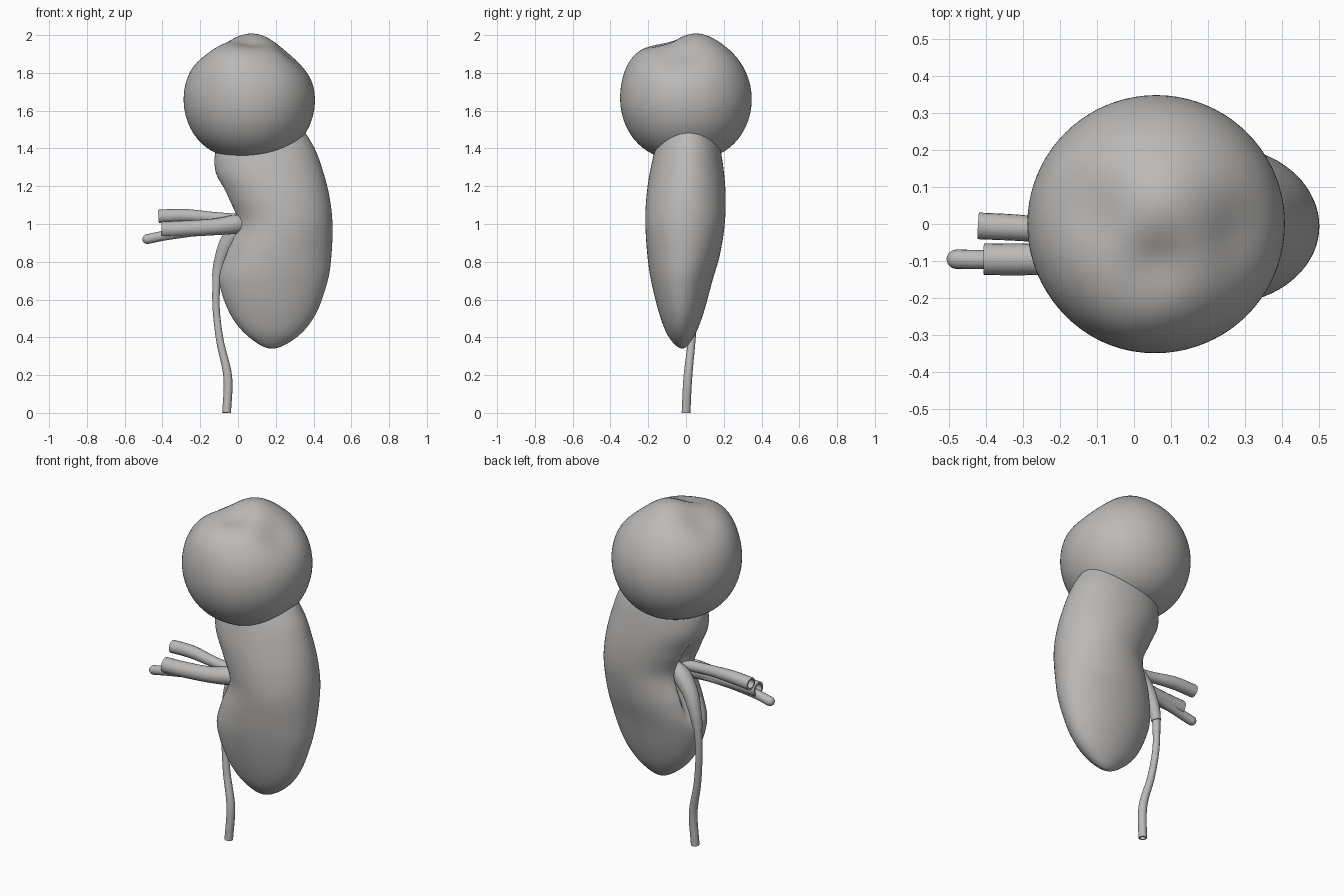
import bpy, bmesh, math
from mathutils import Vector

cube = bpy.data.objects.get("Cube")
if cube:
    bpy.data.objects.remove(cube, do_unlink=True)

grey = bpy.data.materials.new("warm_grey")
grey.use_nodes = True
colour = (0.5, 0.49, 0.48, 1)
grey.diffuse_color = colour
grey.node_tree.nodes["Principled BSDF"].inputs["Base Color"].default_value = colour


def finish(bm, name):
    bmesh.ops.recalc_face_normals(bm, faces=bm.faces)
    mesh = bpy.data.meshes.new(name)
    bm.to_mesh(mesh)
    bm.free()
    mesh.materials.append(grey)
    obj = bpy.data.objects.new(name, mesh)
    bpy.context.collection.objects.link(obj)
    bpy.ops.object.select_all(action="DESELECT")
    obj.select_set(True)
    bpy.context.view_layer.objects.active = obj
    bpy.ops.object.shade_smooth_by_angle(angle=math.radians(50))
    return obj


def spline(rows, steps):
    """Smooth curve through all inner rows; the first and last only set the slope."""
    rows = [Vector(r) for r in rows]
    out = []
    for a, b, c, d in zip(rows, rows[1:], rows[2:], rows[3:]):
        for i in range(steps):
            t = i / steps
            out.append(0.5 * (2 * b + (c - a) * t + (2 * a - 5 * b + 4 * c - d) * t * t
                              + (3 * b - a - 3 * c + d) * t ** 3))
    return out + [rows[-2]]


def skin(bm, rings):
    """Join rings of points into a closed skin."""
    loops = [[bm.verts.new(p) for p in ring] for ring in rings]
    n = len(loops[0])
    for low, high in zip(loops, loops[1:]):
        for i in range(n):
            j = (i + 1) % n
            bm.faces.new((low[i], low[j], high[j], high[i]))
    bm.faces.new(loops[0])
    bm.faces.new(loops[-1])


def tube(name, points, hollow=True, sides=20):
    """Vessel along points (x, y, z, radius); its first end is a hollow cut or a dome."""
    first, last = Vector(points[0]), Vector(points[-1])
    rows = [2 * first - Vector(points[1])] + points + [2 * last - Vector(points[-2])]
    path = [(p.xyz, p.w) for p in spline(rows, 8)]
    centre, r = path[0]
    inward = (path[1][0] - centre).normalized()
    if hollow:
        cap = [(centre + inward * 0.06, r * 0.7), (centre, r * 0.7)]
    else:
        cap = [(centre - inward * r * math.cos(a), r * math.sin(a))
               for a in (math.radians(d) for d in range(5, 90, 17))]
    stations = cap + path
    rings = []
    for i, (c, radius) in enumerate(stations):
        k = max(i - len(cap), 0)
        lo, hi = max(k - 1, 0), min(k + 1, len(path) - 1)
        axis = (path[hi][0] - path[lo][0]).normalized()
        u = axis.cross(Vector((0, 1, 0))).normalized()
        v = axis.cross(u)
        rings.append([c + radius * (u * math.cos(a) + v * math.sin(a))
                      for a in (math.tau * s / sides for s in range(sides))])
    bm = bmesh.new()
    skin(bm, rings)
    return finish(bm, name)


# Kidney: ellipses between right, left, front and back limits at each height
limits = [  # z, right x, left x, front y, back y
    (0.34, 0.18, 0.18, -0.02, -0.02),
    (0.40, 0.06, 0.31, -0.09, 0.04),
    (0.52, -0.04, 0.41, -0.14, 0.09),
    (0.70, -0.1, 0.475, -0.185, 0.14),
    (0.84, -0.07, 0.495, -0.205, 0.18),
    (1.00, -0.01, 0.5, -0.215, 0.205),
    (1.14, -0.06, 0.485, -0.21, 0.21),
    (1.28, -0.12, 0.45, -0.19, 0.2),
    (1.42, -0.11, 0.395, -0.155, 0.175),
    (1.54, -0.03, 0.3, -0.1, 0.12),
    (1.60, 0.12, 0.12, 0.01, 0.01),
]


def mirrored(row):
    z, a, b, c, d = row
    return (z, b, a, d, c)


rings = []
for z, x0, x1, y0, y1 in spline([mirrored(limits[1])] + limits + [mirrored(limits[-2])], 8):
    ring = []
    for s in range(72):
        a = math.tau * s / 72
        x = (x0 + x1) / 2 + (x1 - x0) / 2 * math.cos(a)
        y = (y0 + y1) / 2 + (y1 - y0) / 2 * math.sin(a)
        # hollow of the hilum on the inner side
        if math.cos(a) < 0:
            x += 0.07 * math.exp(-((y - 0.02) / 0.05) ** 4 - ((z - 0.98) / 0.2) ** 4)
        ring.append((x, y, z))
    rings.append(ring)
bm = bmesh.new()
skin(bm, rings)
bmesh.ops.remove_doubles(bm, verts=bm.verts, dist=0.0001)
finish(bm, "kidney")

# Lobed growth on the upper pole: sphere with soft swellings and dents
swellings = [  # direction, height, spread
    ((0.65, -0.1, 0.75), -0.04, 0.4),
    ((-0.55, 0.1, 0.85), -0.034, 0.35),
    ((0, -0.33, 0.94), -0.04, 0.3),
    ((-0.3, -0.75, 0.6), 0.02, 0.4),
    ((0.05, 0.22, 0.97), 0.012, 0.3),
    ((-0.1, 0, -1), -0.03, 0.5),
]
bm = bmesh.new()
bmesh.ops.create_icosphere(bm, subdivisions=5, radius=1)
for vert in bm.verts:
    d = vert.co.normalized()
    radius = 0.348 + sum(h * math.exp(-((d - Vector(p).normalized()).length / w) ** 2)
                         for p, h, w in swellings)
    vert.co = Vector((0.06, 0, 1.66)) + d * radius
finish(bm, "growth")

# Vessels entering the hilum
tube("back_vessel", [(-0.42, -0.005, 1.04, 0.036), (-0.29, -0.012, 1.045, 0.035),
                     (-0.14, -0.03, 1.035, 0.03), (0.04, -0.04, 1.02, 0.03)])
tube("front_vessel", [(-0.405, -0.095, 0.97, 0.043), (-0.28, -0.095, 0.975, 0.043),
                      (-0.12, -0.085, 0.985, 0.044), (0.0, -0.06, 1.0, 0.05),
                      (0.06, -0.04, 1.0, 0.03)])
tube("thin_vessel", [(-0.48, -0.095, 0.92, 0.026), (-0.38, -0.095, 0.94, 0.026),
                     (-0.2, -0.08, 0.965, 0.026), (0.04, -0.04, 0.99, 0.026)], hollow=False)

# Ureter and the funnel that feeds it
tube("ureter", [(-0.06, 0, 0, 0.023), (-0.054, 0.01, 0.19, 0.023), (-0.095, 0.03, 0.38, 0.02),
                (-0.116, 0.045, 0.56, 0.019), (-0.113, 0.05, 0.73, 0.022)])
tube("ureter_funnel", [(-0.112, 0.05, 0.72, 0.026), (-0.095, 0.048, 0.8, 0.033),
                       (-0.055, 0.035, 0.9, 0.043), (0.01, 0.02, 0.98, 0.05),
                       (0.07, 0.02, 1.04, 0.03)])
